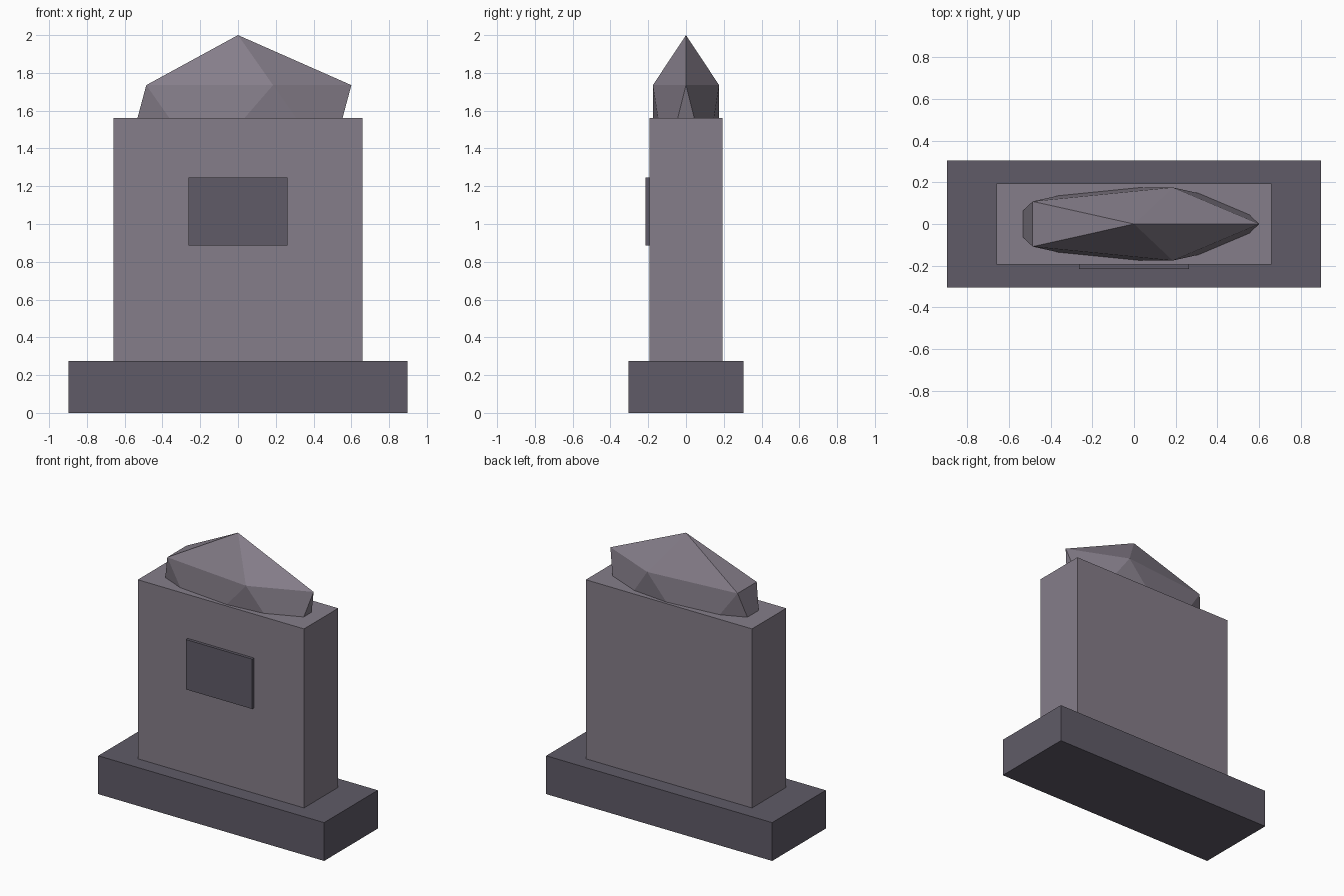
import bpy

if "Cube" in bpy.data.objects:
    bpy.data.objects.remove(bpy.data.objects["Cube"])


def material(name, rgb):
    m = bpy.data.materials.new(name)
    m.diffuse_color = (*rgb, 1.0)
    m.use_nodes = True
    m.node_tree.nodes["Principled BSDF"].inputs["Base Color"].default_value = m.diffuse_color
    return m


light_stone = material("light_stone", (0.235, 0.207, 0.252))
dark_stone = material("dark_stone", (0.115, 0.105, 0.136))


def finish(name, scale, mat):
    ob = bpy.context.object
    ob.name = name
    ob.scale = scale
    bpy.ops.object.transform_apply(location=False, rotation=False, scale=True)
    ob.data.materials.append(mat)
    return ob


def box(name, lo, hi, mat):
    centre = [(a + b) / 2 for a, b in zip(lo, hi)]
    bpy.ops.mesh.primitive_cube_add(size=1, location=centre)
    return finish(name, [b - a for a, b in zip(lo, hi)], mat)


# Plinth, upright slab and the plaque on its front
box("plinth", (-0.897, -0.304, 0), (0.897, 0.304, 0.275), dark_stone)
box("slab", (-0.66, -0.194, 0.275), (0.66, 0.194, 1.56), light_stone)
box("plaque", (-0.263, -0.215, 0.887), (0.263, -0.19, 1.245), dark_stone)

# Faceted stone cap: stretched icosahedron sunk into the slab
bpy.ops.mesh.primitive_ico_sphere_add(subdivisions=1, radius=1, location=(0, 0, 1.521))
finish("faceted_cap", (0.671, 0.206, 0.479), light_stone)
